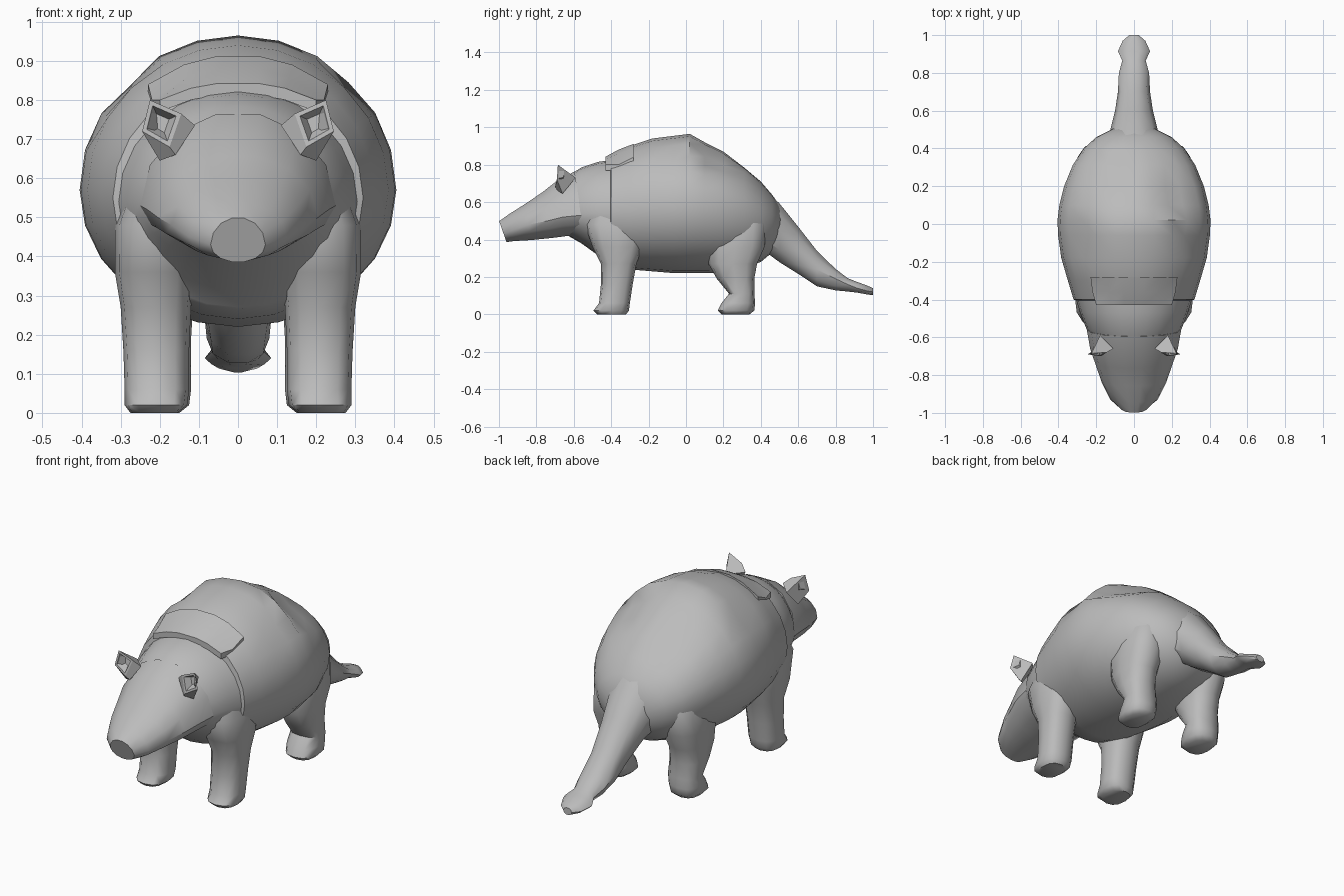
import bpy, bmesh, math
from mathutils import Vector

if "Cube" in bpy.data.objects:
    bpy.data.objects.remove(bpy.data.objects["Cube"])

grey = bpy.data.materials.new("hide_grey")
grey.diffuse_color = (0.5, 0.5, 0.5, 1)
grey.use_nodes = True
grey.node_tree.nodes["Principled BSDF"].inputs["Base Color"].default_value = grey.diffuse_color


def finish(name, bm, angle=40):
    bmesh.ops.recalc_face_normals(bm, faces=bm.faces)
    me = bpy.data.meshes.new(name)
    bm.to_mesh(me)
    bm.free()
    me.materials.append(grey)
    ob = bpy.data.objects.new(name, me)
    bpy.context.collection.objects.link(ob)
    bpy.ops.object.select_all(action='DESELECT')
    bpy.context.view_layer.objects.active = ob
    ob.select_set(True)
    bpy.ops.object.shade_smooth_by_angle(angle=math.radians(angle))
    return ob


def loft(rings):
    """Skin a list of closed rings of points and cap both ends."""
    bm = bmesh.new()
    loops = [[bm.verts.new(p) for p in r] for r in rings]
    n = len(loops[0])
    for a, b in zip(loops, loops[1:]):
        for i in range(n):
            j = (i + 1) % n
            bm.faces.new((a[i], a[j], b[j], b[i]))
    bm.faces.new(loops[0])
    bm.faces.new(loops[-1])
    return bm


def cross_ring(y, half, low, mid, top, n, lean=0.0):
    """Egg-shaped upright section: widest at height mid, optionally leaning."""
    pts = []
    for i in range(n):
        a = 2 * math.pi * i / n
        s = math.sin(a)
        z = mid + s * ((top - mid) if s > 0 else (mid - low))
        pts.append((half * math.cos(a), y + lean * (mid - z), z))
    return pts


# Body: y, half width, bottom, widest height, top
body = [(-0.63, .20, .42, .53, .74), (-0.56, .25, .38, .54, .785),
        (-0.47, .285, .315, .54, .815), (-0.405, .305, .27, .54, .825),
        (-0.40, .32, .265, .55, .855), (-0.30, .35, .24, .56, .90),
        (-0.18, .385, .23, .57, .94), (-0.06, .402, .22, .57, .955),
        (0.02, .405, .22, .57, .965), (0.10, .395, .22, .57, .92),
        (0.20, .37, .225, .56, .87), (0.31, .325, .25, .55, .79),
        (0.40, .265, .28, .52, .71), (0.46, .20, .33, .50, .64),
        (0.51, .10, .39, .48, .57)]
bm = loft([cross_ring(*r, 24) for r in body])

# Weathered hollows pressed into the shell
hollows = [((.22, .14, .82), .13, .07), ((-.12, .31, .78), .13, .06),
           ((-.31, -.04, .83), .10, .05), ((.30, -.05, .82), .09, .04)]
for v in bm.verts:
    inward = Vector((0, v.co.y, .55)) - v.co
    for centre, radius, depth in hollows:
        d = (v.co - Vector(centre)).length
        if d < radius:
            v.co += inward.normalized() * depth * (1 - d / radius)
finish("shell_body", bm)

# Shoulder band: raised plate edge above the neck
band = [(-0.43, .20, .80, .845), (-0.36, .22, .80, .885), (-0.28, .23, .84, .915)]
rings = []
for y, w, low, top in band:
    arc = [(w * t, y, top - (top - low) * abs(t) ** 2.2) for t in (-1, -.6, -.25, .25, .6, 1)]
    rings.append(arc + [(x, y, z - .03) for x, _, z in reversed(arc)])
finish("shoulder_band", loft(rings), 30)

# Head: blunt muzzle widening back to the cheeks
head = [(-0.975, .07, .385, .43, .50), (-0.93, .125, .39, .45, .54),
        (-0.84, .17, .395, .48, .595), (-0.74, .205, .405, .50, .66),
        (-0.66, .232, .415, .52, .72), (-0.56, .25, .42, .53, .77)]
finish("head", loft([cross_ring(*r, 14, .35 if k == 0 else .15)
                     for k, r in enumerate(head)]))

# Tail: drooping taper with a slight knob near the tip
tail = [(0.42, .17, .33, .50, .68), (0.50, .125, .27, .45, .60),
        (0.60, .10, .21, .34, .475), (0.70, .085, .145, .24, .345),
        (0.80, .08, .125, .19, .245), (0.865, .062, .12, .16, .195),
        (0.915, .085, .115, .14, .175), (0.97, .06, .105, .125, .155),
        (1.0, .025, .102, .12, .14)]
finish("tail", loft([cross_ring(*r, 10) for r in tail]))


def leg(name, sections, side):
    """Sections: z, x range, y range; rounded-square rings."""
    rings = []
    for z, x0, x1, y0, y1 in sections:
        ring = []
        for i in range(12):
            a = 2 * math.pi * i / 12
            c, s = math.cos(a), math.sin(a)
            c, s = (math.copysign(abs(v) ** .8, v) for v in (c, s))
            ring.append((side * ((x0 + x1) / 2 + (x1 - x0) / 2 * c),
                         (y0 + y1) / 2 + (y1 - y0) / 2 * s, z))
        rings.append(ring)
    finish(name, loft(rings), 50)


front_leg = [(0.0, .155, .275, -.475, -.32), (.02, .13, .29, -.495, -.305),
             (.06, .125, .29, -.465, -.30), (.16, .125, .293, -.455, -.285),
             (.27, .12, .30, -.455, -.265), (.36, .11, .315, -.50, -.23),
             (.48, .10, .315, -.54, -.20), (.60, .10, .27, -.50, -.22)]
rear_leg = [(0.0, .15, .27, .19, .34), (.02, .125, .29, .17, .365),
            (.06, .12, .29, .19, .37), (.11, .12, .29, .23, .365),
            (.19, .12, .295, .165, .365), (.27, .115, .30, .12, .38),
            (.36, .10, .31, .11, .42), (.48, .09, .30, .11, .43),
            (.60, .10, .25, .15, .38)]

# Ears: kite-shaped cups, open to the front
base = [(.11, -.66, .735), (.16, -.685, .66), (.20, -.66, .645), (.18, -.59, .73)]
rim = [(.145, -.68, .765), (.175, -.70, .68), (.245, -.69, .72), (.225, -.685, .80)]

for word, side in (("left", 1), ("right", -1)):
    leg("front_leg_" + word, front_leg, side)
    leg("rear_leg_" + word, rear_leg, side)
    ear = [[(side * x, y, z) for x, y, z in ring] for ring in (base, rim)]
    centre = sum((Vector(p) for p in ear[1]), Vector()) / 4
    inner = [Vector(p).lerp(centre, .25) for p in ear[1]]
    hollow = [Vector(p).lerp(centre, .6) + Vector((0, .035, 0)) for p in ear[1]]
    finish("ear_" + word, loft(ear + [inner, hollow]), 30)
